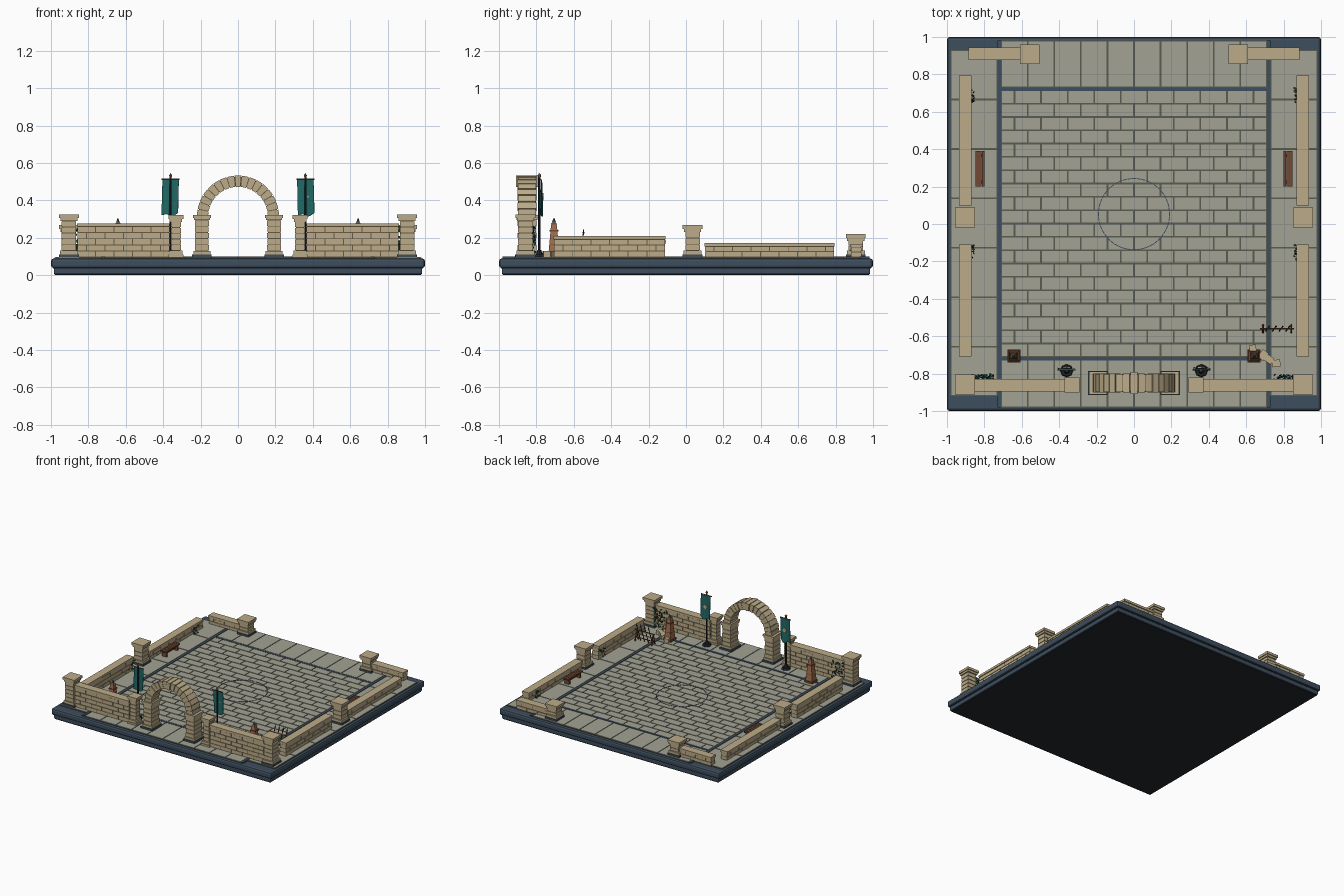
import bpy, bmesh, math, random
from mathutils import Matrix, Vector

random.seed(4)
cube = bpy.data.objects.get("Cube")
if cube:
    bpy.data.objects.remove(cube, do_unlink=True)

COLOURS = {
    "sandstone": (0.50, 0.41, 0.25), "paving": (0.36, 0.36, 0.295),
    "navy_stone": (0.047, 0.075, 0.11), "charcoal": (0.017, 0.02, 0.027),
    "grout": (0.10, 0.105, 0.08), "mortar": (0.14, 0.10, 0.055),
    "wood": (0.17, 0.065, 0.035), "copper": (0.35, 0.15, 0.07),
    "teal_cloth": (0.015, 0.14, 0.13), "ivy": (0.015, 0.075, 0.055),
}
MATS = {}
for key, rgb in COLOURS.items():
    m = bpy.data.materials.new(key)
    m.use_nodes = True
    m.diffuse_color = (*rgb, 1)
    m.node_tree.nodes["Principled BSDF"].inputs["Base Color"].default_value = (*rgb, 1)
    MATS[key] = m


class Part:
    """Collects coloured solids into one named object."""

    def __init__(self, name, frame=None):
        self.name, self.bm, self.slots = name, bmesh.new(), []
        self.frame = frame or Matrix()

    def paint(self, faces, mat):
        if mat not in self.slots:
            self.slots.append(mat)
        for f in faces:
            f.material_index = self.slots.index(mat)

    def add(self, verts, mat):
        self.paint({f for v in verts for f in v.link_faces}, mat)

    def box(self, lo, hi, mat, rot=None):
        lo, hi = Vector(lo), Vector(hi)
        mtx = Matrix.Translation((lo + hi) / 2) @ (rot or Matrix()) @ Matrix.Diagonal((*(hi - lo), 1))
        self.add(bmesh.ops.create_cube(self.bm, size=1, matrix=mtx)["verts"], mat)

    def block(self, x, y, z0, z1, w, d, mat):
        self.box((x - w / 2, y - d / 2, z0), (x + w / 2, y + d / 2, z1), mat)

    def cone(self, x, y, z0, z1, r0, r1, mat, n=8, turn=0):
        mtx = Matrix.Translation((x, y, (z0 + z1) / 2)) @ Matrix.Rotation(turn, 4, "Z")
        self.add(bmesh.ops.create_cone(self.bm, cap_ends=True, segments=n, radius1=r0,
                                       radius2=r1, depth=z1 - z0, matrix=mtx)["verts"], mat)

    def rod(self, a, b, r, mat, n=6):
        a, b = Vector(a), Vector(b)
        mtx = Matrix.Translation((a + b) / 2) @ (b - a).to_track_quat("Z", "Y").to_matrix().to_4x4()
        self.add(bmesh.ops.create_cone(self.bm, cap_ends=True, segments=n, radius1=r, radius2=r,
                                       depth=(b - a).length, matrix=mtx)["verts"], mat)

    def wedge(self, a0, a1, r0, r1, y0, y1, zc, mat):
        v = [self.bm.verts.new((r * math.cos(a), y, zc + r * math.sin(a)))
             for y in (y0, y1) for a, r in ((a0, r0), (a0, r1), (a1, r1), (a1, r0))]
        quads = [v[:4], v[4:]] + [[v[i], v[(i + 1) % 4], v[(i + 1) % 4 + 4], v[i + 4]] for i in range(4)]
        self.paint([self.bm.faces.new(q) for q in quads], mat)

    def done(self):
        bmesh.ops.recalc_face_normals(self.bm, faces=self.bm.faces)
        self.bm.transform(self.frame)
        me = bpy.data.meshes.new(self.name)
        self.bm.to_mesh(me)
        self.bm.free()
        for s in self.slots:
            me.materials.append(MATS[s])
        ob = bpy.data.objects.new(self.name, me)
        bpy.context.collection.objects.link(ob)
        return ob


FLOOR = 0.098

# Stepped plinth
for name, half, z0, z1, bev in (("plinth_lower", 0.985, 0.004, 0.045, 0.008),
                                ("plinth_upper", 1.0, 0.038, 0.09, 0.015)):
    p = Part(name)
    p.block(0, 0, z0, z1, 2 * half, 2 * half, "navy_stone")
    mod = p.done().modifiers.new("soft_edge", "BEVEL")
    mod.width, mod.segments = bev, 2
p = Part("underside")
p.block(0, 0, 0, 0.006, 1.955, 1.955, "charcoal")
p.done()
p = Part("plinth_seam")
p.block(0, 0, 0.036, 0.044, 1.976, 1.976, "charcoal")
p.done()


# Paving laid as rows of slabs on a grout bed
def paving(name, x0, x1, y0, y1, nx, ny, stagger, gap=0.009):
    p = Part(name)
    p.box((x0, y0, 0.085), (x1, y1, FLOOR - 0.003), "grout")
    w, h = (x1 - x0) / nx, (y1 - y0) / ny
    for r in range(ny):
        off = w / 2 if stagger and r % 2 else 0
        for c in range(-1, nx + 1):
            a, b = max(x0, x0 + c * w + off), min(x1, x0 + (c + 1) * w + off)
            if b - a > 0.02:
                p.box((a + gap / 2, y0 + r * h + gap / 2, 0.087),
                      (b - gap / 2, y0 + (r + 1) * h - gap / 2, FLOOR), "paving")
    p.done()


paving("courtyard_paving", -0.71, 0.71, -0.71, 0.715, 10, 20, True)
paving("front_paving", -0.71, 0.71, -0.98, -0.725, 10, 1, False)
paving("back_paving", -0.71, 0.71, 0.73, 0.98, 10, 1, False)
for side, s in (("left", 1), ("right", -1)):
    x0, x1 = sorted((s * 0.73, s * 0.98))
    paving(side + "_paving", x0, x1, -0.92, 0.93, 1, 7, False)

# Dark inlaid border and centre ring
p = Part("border_inlay")
for s in (-1, 1):
    p.block(s * 0.72, 0, 0.085, FLOOR + 0.001, 0.02, 1.96, "navy_stone")
    p.block(0, s * 0.72, 0.085, FLOOR + 0.001, 1.42, 0.018, "navy_stone")
p.done()
p = Part("centre_ring", Matrix.Translation((0, 0.053, FLOOR + 0.002)))
for i in range(48):
    t = i * math.tau / 48
    x, y = 0.19 * math.cos(t), 0.19 * math.sin(t)
    p.box((x - 0.011, y - 0.0025, -0.003), (x + 0.011, y + 0.0025, 0),
          "navy_stone", Matrix.Rotation(t + math.pi / 2, 4, "Z"))
p.done()


# Coursed walls with a coping; length runs along x, or along y if turned
def wall(name, start, end, cross, top, along_y=False, thick=0.056):
    frame = Matrix(((0, 1, 0, 0), (1, 0, 0, 0), (0, 0, 1, 0), (0, 0, 0, 1))) if along_y else Matrix()
    p = Part(name, frame)
    cap, mid = top - 0.018, (start + end) / 2
    p.block(mid, cross, 0.09, cap, end - start - 0.006, thick - 0.008, "mortar")
    rows, cols = round((cap - FLOOR) / 0.032), round((end - start) / 0.1)
    h, w, g = (cap - FLOOR) / rows, (end - start) / cols, 0.0025
    for r in range(rows):
        off = w / 2 if r % 2 else 0
        for c in range(-1, cols):
            a, b = max(start, start + c * w + off), min(end, start + (c + 1) * w + off)
            if c == cols - 1:
                b = end
            if b - a > 0.01:
                d = thick + random.uniform(-0.003, 0.003)
                p.block((a + b) / 2, cross, FLOOR + r * h + g, FLOOR + (r + 1) * h - g,
                        b - a - 2 * g, d, "sandstone")
    p.block(mid, cross, cap, top, end - start, thick + 0.009, "sandstone")
    p.done()


# Square pillars with stepped base and cap
def pillar(name, x, y, top, w=0.106):
    p = Part(name)
    p.block(x, y, 0.09, 0.112, w, w, "navy_stone" if w > 0.1 else "sandstone")
    p.block(x, y, 0.112, 0.132, w - 0.01, w - 0.01, "sandstone")
    z0, z1 = 0.132, top - 0.036
    p.block(x, y, z0, z1, w - 0.036, w - 0.036, "mortar")
    n = max(2, round((z1 - z0) / 0.033))
    h = (z1 - z0) / n
    for i in range(n):
        p.block(x, y, z0 + i * h + 0.002, z0 + (i + 1) * h - 0.002, w - 0.028, w - 0.028, "sandstone")
    p.block(x, y, z1, top - 0.02, w - 0.014, w - 0.014, "sandstone")
    p.block(x, y, top - 0.02, top, w, w, "sandstone")
    p.done()


for side, s in (("left", 1), ("right", -1)):
    span = lambda a, b: sorted((s * a, s * b))
    wall(side + "_front_wall", *span(0.365, 0.86), -0.862, 0.278)
    pillar(side + "_gate_post", s * 0.332, -0.862, 0.322, 0.08)
    pillar(side + "_front_pillar", s * 0.904, -0.858, 0.325)
    wall(side + "_low_front_wall", -0.708, -0.11, s * 0.902, 0.21, True)
    pillar(side + "_middle_pillar", s * 0.904, 0.035, 0.268)
    wall(side + "_low_back_wall", 0.1, 0.795, s * 0.902, 0.172, True)
    wall(side + "_rear_wall", *span(0.6, 0.885), 0.91, 0.168)
    pillar(side + "_rear_pillar", s * 0.557, 0.908, 0.22)

# Gate arch: piers, voussoirs and keystone
p = Part("gate_arch")
AY, ZC = -0.85, 0.313
for s in (-1, 1):
    x = s * 0.193
    p.block(x, AY, 0.09, 0.112, 0.104, 0.126, "navy_stone")
    p.block(x, AY, 0.112, 0.13, 0.09, 0.112, "sandstone")
    p.block(x, AY, 0.13, 0.295, 0.066, 0.088, "mortar")
    for i in range(5):
        z = 0.13 + i * 0.033
        p.block(x, AY, z + 0.002, z + 0.031, 0.076 - 0.004 * (i % 2), 0.1 - 0.004 * (i % 2), "sandstone")
    p.block(x, AY, 0.295, 0.307, 0.086, 0.112, "sandstone")
    p.block(x, AY, 0.307, 0.321, 0.096, 0.122, "sandstone")
COUNT = 17
step = math.pi / COUNT
for i in range(COUNT):
    a, b = i * step, (i + 1) * step
    d = 0.058 if i == COUNT // 2 else 0.049 + 0.003 * (i % 2)
    p.wedge(a, b, 0.166, 0.213, AY - 0.044, AY + 0.044, ZC, "mortar")
    p.wedge(a + 0.012, b - 0.012, 0.16, 0.22, AY - d, AY + d, ZC, "sandstone")
p.done()

# Banners on poles
for side, s in (("left", 1), ("right", -1)):
    x, y = s * 0.36, -0.784
    p = Part(side + "_banner_pole")
    p.cone(x, y, 0.095, 0.112, 0.036, 0.03, "charcoal")
    p.cone(x, y, 0.112, 0.135, 0.018, 0.01, "charcoal")
    p.rod((x, y, 0.11), (x, y, 0.525), 0.006, "charcoal")
    p.rod((x - 0.048, y + 0.004, 0.512), (x + 0.048, y + 0.004, 0.512), 0.004, "wood")
    p.cone(x, y, 0.522, 0.534, 0.006, 0.01, "copper", 6)
    p.cone(x, y, 0.534, 0.546, 0.01, 0.001, "copper", 6)
    p.done()
    p = Part(side + "_banner_cloth")
    grid = bmesh.ops.create_grid(p.bm, x_segments=8, y_segments=6, size=0.5)["verts"]
    p.add(grid, "teal_cloth")
    for v in grid:
        u, t = v.co.x, 0.5 - v.co.y
        drop = 0.195 - 0.02 * abs(u) + 0.006 * math.sin(9 * u)
        v.co = (x + u * 0.088 + s * 0.004 * t, y + 0.012 + 0.006 * t * math.sin(8 * u), 0.512 - t * drop)
    mod = p.done().modifiers.new("thickness", "SOLIDIFY")
    mod.thickness = 0.003
    p = Part(side + "_banner_emblem")
    p.box((x - 0.014, y + 0.014, 0.406), (x + 0.014, y + 0.021, 0.434), "sandstone",
          Matrix.Rotation(math.pi / 4, 4, "Y"))
    p.done()

    # Tapered lamp stands
    x, y, q = s * 0.642, -0.706, math.pi / 4
    p = Part(side + "_lamp_stand")
    p.block(x, y, 0.095, 0.113, 0.07, 0.07, "wood")
    p.cone(x, y, 0.113, 0.235, 0.042, 0.026, "copper", 4, q)
    p.block(x, y, 0.16, 0.168, 0.05, 0.05, "wood")
    p.block(x, y, 0.235, 0.243, 0.046, 0.046, "wood")
    p.cone(x, y, 0.243, 0.272, 0.026, 0.02, "copper", 4, q)
    p.cone(x, y, 0.272, 0.284, 0.024, 0.012, "wood", 4, q)
    p.cone(x, y, 0.284, 0.307, 0.011, 0.001, "teal_cloth", 6)
    p.done()

    # Plank benches
    x = s * 0.823
    p = Part(side + "_bench")
    for i in (-1, 0, 1):
        p.block(x + i * 0.017, 0.295, 0.138, 0.148, 0.015, 0.19, "wood")
    for y in (0.225, 0.365):
        p.block(x, y, 0.095, 0.138, 0.042, 0.016, "wood")
    p.block(x, 0.295, 0.115, 0.123, 0.01, 0.14, "wood")
    p.done()

    # Ivy leaves on the inner wall faces
    p = Part(side + "_ivy")
    for cx, cy, dx, dy, top, n in ((0.81, -0.818, 0.06, 0.012, 0.26, 60), (0.862, -0.15, 0.006, 0.04, 0.19, 10),
                                   (0.862, 0.69, 0.006, 0.04, 0.16, 12)):
        for _ in range(n):
            c = (s * cx + random.uniform(-dx, dx), cy + random.uniform(-dy, dy), random.uniform(FLOOR, top))
            spin = Matrix.Rotation(random.uniform(0, 6), 4, random.choice("XYZ"))
            mtx = Matrix.Translation(c) @ spin @ Matrix.Diagonal((0.007, 0.003, 0.008, 1))
            p.add(bmesh.ops.create_icosphere(p.bm, subdivisions=1, radius=1, matrix=mtx)["verts"], "ivy")
    p.done()

# Spear rack
p = Part("spear_rack")
RY = -0.56
for x in (0.69, 0.84):
    for d in (-0.02, 0.02):
        p.rod((x, RY + d, FLOOR), (x, RY, 0.185), 0.005, "wood")
p.rod((0.675, RY, 0.185), (0.855, RY, 0.185), 0.005, "wood")
p.rod((0.69, RY, 0.125), (0.84, RY, 0.125), 0.004, "wood")
for i in range(4):
    x = 0.705 + i * 0.036
    p.rod((x, RY - 0.012, FLOOR), (x + 0.018, RY + 0.012, 0.225), 0.0035, "wood")
    p.cone(x + 0.018, RY + 0.012, 0.222, 0.245, 0.006, 0.001, "charcoal", 4)
p.done()

# Fallen stones
p = Part("fallen_stones")
for x, y, w, turn in ((0.635, -0.665, 0.036, 0.2), (0.69, -0.70, 0.05, 0.9),
                      (0.72, -0.722, 0.05, -0.6), (0.76, -0.745, 0.045, 0.1)):
    p.box((x - w / 2, y - 0.019, FLOOR), (x + w / 2, y + 0.019, FLOOR + 0.032), "sandstone",
          Matrix.Rotation(turn, 4, "Z"))
p.done()
